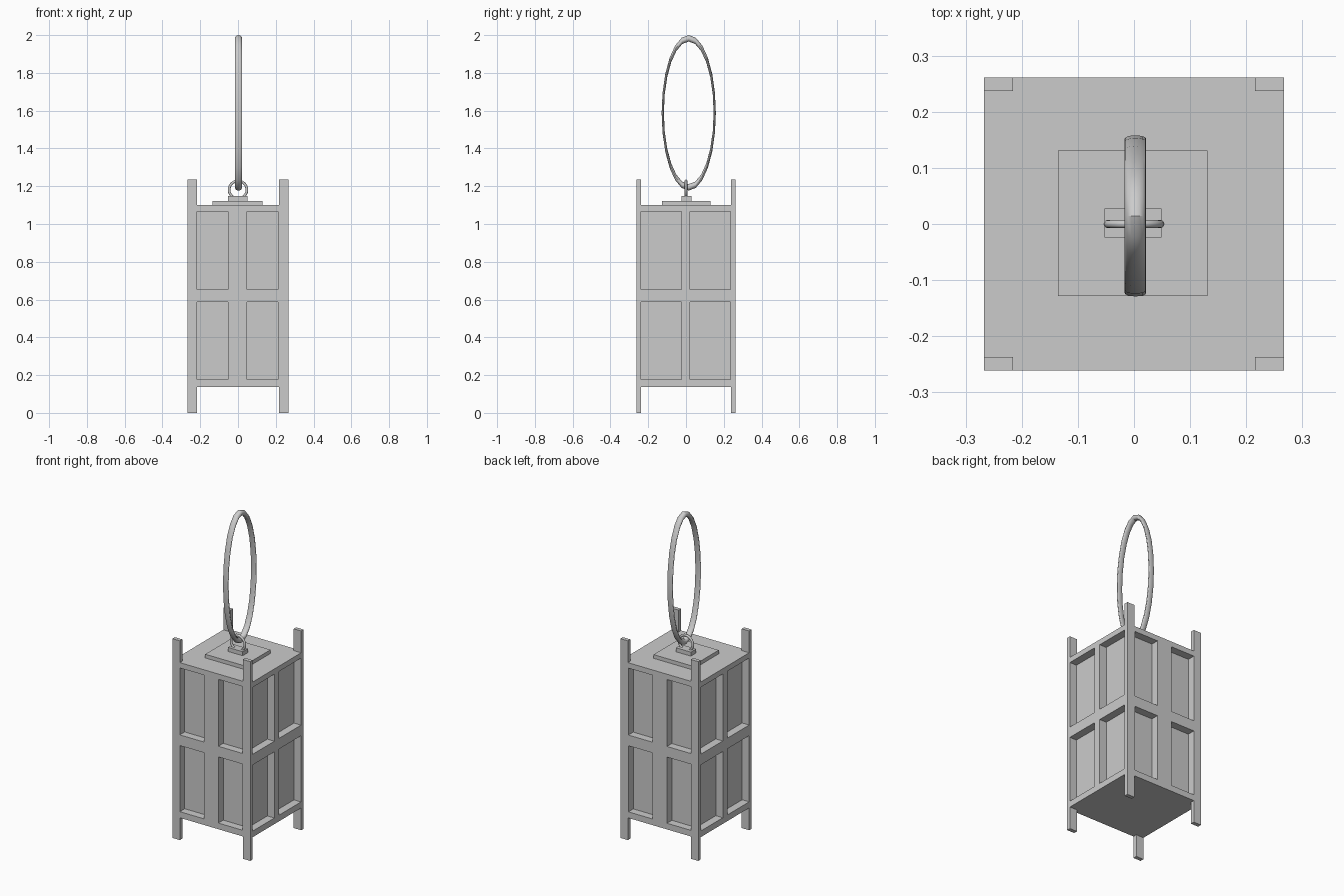
import bpy, math

if "Cube" in bpy.data.objects:
    bpy.data.objects.remove(bpy.data.objects["Cube"])

HX, HY = 0.267, 0.261      # half width and depth of the body
Z0, Z1 = 0.138, 1.10       # bottom and top of the body
DEPTH = 0.048              # depth of the window recesses


def box(name, x, y, z):
    bpy.ops.mesh.primitive_cube_add(size=1)
    o = bpy.context.object
    o.name = name
    for v in o.data.vertices:
        for i, (a, b) in enumerate((x, y, z)):
            v.co[i] = a if v.co[i] < 0 else b
    return o


def ring(name, loc, rot, major, minor, seg, sides, scale=(1, 1, 1)):
    bpy.ops.mesh.primitive_torus_add(location=loc, rotation=rot, major_radius=major,
                                     minor_radius=minor, major_segments=seg,
                                     minor_segments=sides)
    o = bpy.context.object
    o.name = name
    o.scale = scale
    bpy.ops.object.transform_apply(location=False, rotation=True, scale=True)
    bpy.ops.object.shade_smooth_by_angle(angle=math.radians(32))
    return o


# lantern body
body = box("lantern_body", (-HX, HX), (-HY, HY), (Z0, Z1))

# window recesses, four on each side
cutters = []
for z in ((0.176, 0.586), (0.652, 1.067)):
    for s in (-1, 1):
        wy = sorted((s * (HY - DEPTH), s * (HY + 0.1)))
        for x in ((-0.2165, -0.052), (0.048, 0.2125)):
            cutters.append(box("window_cutter", x, wy, z))
        wx = sorted((s * (HX - DEPTH), s * (HX + 0.1)))
        for y in ((-0.2375, -0.025), (0.021, 0.2355)):
            cutters.append(box("window_cutter", wx, y, z))
for i, c in enumerate(cutters):
    mod = body.modifiers.new(f"window_{i}", 'BOOLEAN')
    mod.operation = 'DIFFERENCE'
    mod.solver = 'EXACT'
    mod.object = c
bpy.context.view_layer.objects.active = body
for mod in list(body.modifiers):
    bpy.ops.object.modifier_apply(modifier=mod.name)
for c in cutters:
    bpy.data.objects.remove(c, do_unlink=True)

# corner feet and upper corner posts
for sx in (-1, 1):
    for sy in (-1, 1):
        x = sorted((sx * HX, sx * (HX - 0.051)))
        y = sorted((sy * HY, sy * (HY - 0.024)))
        box("foot", x, y, (0, Z0))
        box("upper_post", x, y, (Z1, 1.235))

# stepped cap
box("cap_plate", (-0.135, 0.131), (-0.128, 0.131), (Z1, 1.123))
box("ring_mount", (-0.053, 0.049), (-0.024, 0.028), (1.123, 1.148))

# small fixed ring standing on the mount
ring("small_ring", (0, 0, 1.181), (math.pi / 2, 0, 0), 0.047, 0.0072, 24, 12)

# tall oval carrying ring: torus turned upright, then stretched
k = 0.019
M = 0.44
handle = ring("carrying_ring", (0.0025, 0.0145, 1.5885), (0, math.pi / 2, 0), M, k, 24, 16,
              (0.4115 / (M + k), 0.1435 / (M + k), 1))
